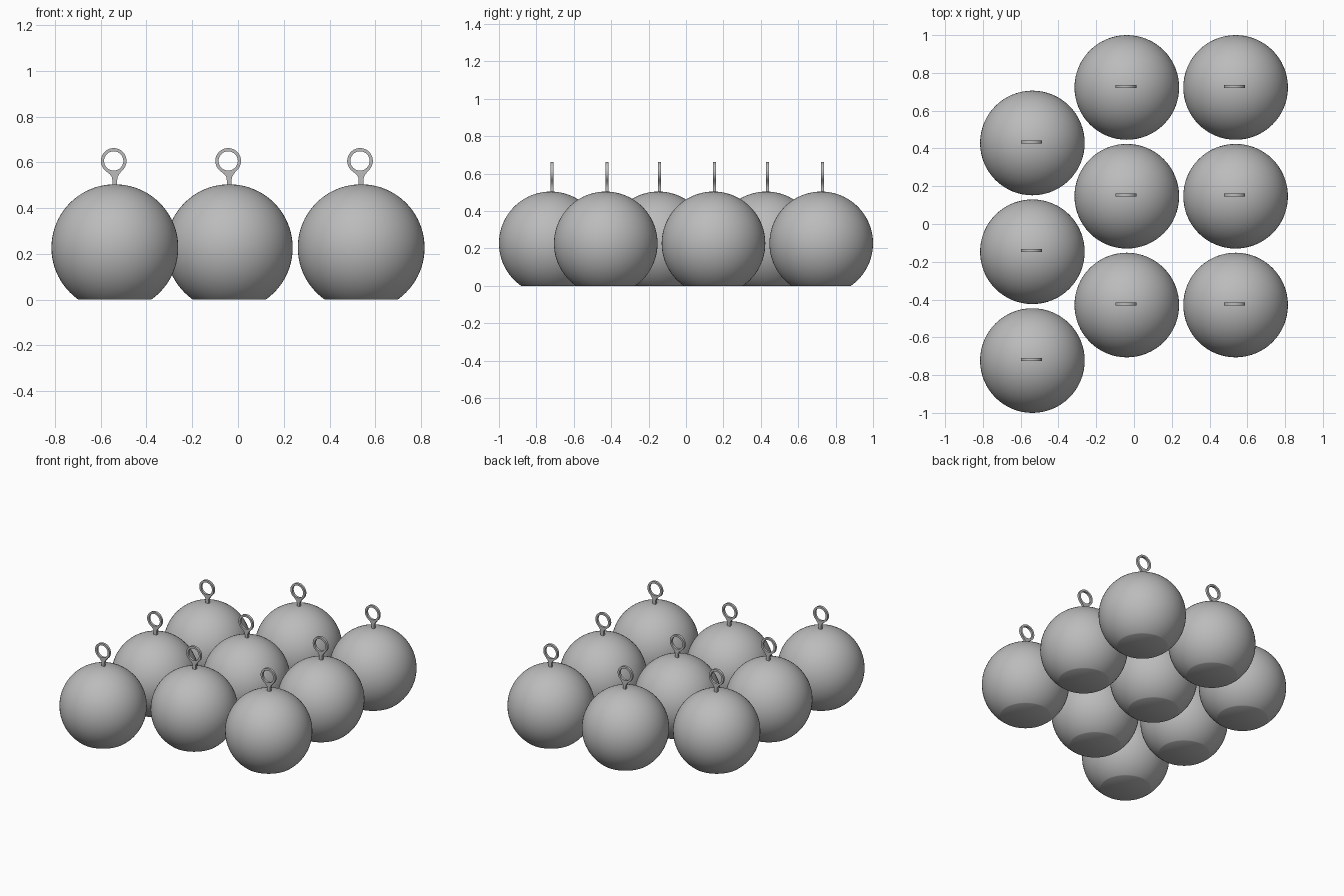
import bpy, bmesh, math
from mathutils import Vector

if "Cube" in bpy.data.objects:
    bpy.data.objects.remove(bpy.data.objects["Cube"])

R, CZ = 0.277, 0.227          # ball radius and centre height
PITCH = 0.576                 # spacing between balls

grey = bpy.data.materials.new("plain grey")
grey.diffuse_color = (0.5, 0.5, 0.5, 1)
grey.use_nodes = True
grey.node_tree.nodes["Principled BSDF"].inputs["Base Color"].default_value = grey.diffuse_color


def ball_mesh():
    # sphere with its bottom sliced flat
    bm = bmesh.new()
    bmesh.ops.create_uvsphere(bm, u_segments=64, v_segments=40, radius=R)
    bmesh.ops.translate(bm, verts=bm.verts, vec=(0, 0, CZ))
    cut = bmesh.ops.bisect_plane(bm, geom=bm.verts[:] + bm.edges[:] + bm.faces[:],
                                 plane_co=(0, 0, 0), plane_no=(0, 0, 1), clear_inner=True)
    rim = [e for e in cut["geom_cut"] if isinstance(e, bmesh.types.BMEdge)]
    bmesh.ops.holes_fill(bm, edges=rim, sides=0)
    bmesh.ops.recalc_face_normals(bm, faces=bm.faces)
    me = bpy.data.meshes.new("ball")
    bm.to_mesh(me)
    bm.free()
    return me


def loop_mesh():
    # flat hanging eyelet: ring with a flared stem, as an extruded outline
    z0, ro, ri, n = 0.606, 0.056, 0.042, 48
    a0, a1 = math.radians(-50), math.radians(230)
    outer = [(ro * math.cos(a0 + (a1 - a0) * i / n), z0 + ro * math.sin(a0 + (a1 - a0) * i / n))
             for i in range(n + 1)]
    outer += [(-0.017, 0.548), (-0.008, 0.536), (-0.006, 0.522), (-0.006, 0.49),
              (0.015, 0.49), (0.015, 0.522), (0.017, 0.536), (0.024, 0.548)]
    inner = [(ri * math.cos(math.tau * i / n), z0 + ri * math.sin(math.tau * i / n))
             for i in range(n)]
    cu = bpy.data.curves.new("eyelet_outline", "CURVE")
    cu.dimensions, cu.fill_mode, cu.extrude = "2D", "BOTH", 0.008
    for pts in (outer, inner):
        sp = cu.splines.new("POLY")
        sp.points.add(len(pts) - 1)
        sp.use_cyclic_u = True
        for p, (x, y) in zip(sp.points, pts):
            p.co = (x, y, 0, 1)
    ob = bpy.data.objects.new("eyelet_outline", cu)
    bpy.context.collection.objects.link(ob)
    me = bpy.data.meshes.new_from_object(ob.evaluated_get(bpy.context.evaluated_depsgraph_get()))
    bpy.data.objects.remove(ob)
    bm = bmesh.new()
    bm.from_mesh(me)
    for v in bm.verts:        # stand the outline upright, facing the front
        v.co = Vector((v.co.x, -v.co.z, v.co.y))
    bmesh.ops.remove_doubles(bm, verts=bm.verts, dist=1e-5)
    bmesh.ops.recalc_face_normals(bm, faces=bm.faces)
    bm.to_mesh(me)
    bm.free()
    return me


def place(name, mesh, loc):
    ob = bpy.data.objects.new(name, mesh)
    ob.location = loc
    bpy.context.collection.objects.link(ob)
    return ob


ball, eyelet = ball_mesh(), loop_mesh()
for me in (ball, eyelet):
    me.materials.clear()
    me.materials.append(grey)

# three staggered columns of three
for x, y0 in ((-0.538, -0.723), (-0.038, -0.429), (0.538, -0.429)):
    for row in range(3):
        y = y0 + row * PITCH
        b = place("ball", ball, (x, y, 0))
        e = place("eyelet", eyelet, (x - 0.005, y + 0.006, 0))

# smooth shading with sharp rims (meshes are shared)
for ob in (b, e):
    bpy.ops.object.select_all(action="DESELECT")
    ob.select_set(True)
    bpy.context.view_layer.objects.active = ob
    bpy.ops.object.shade_smooth_by_angle(angle=math.radians(35))
